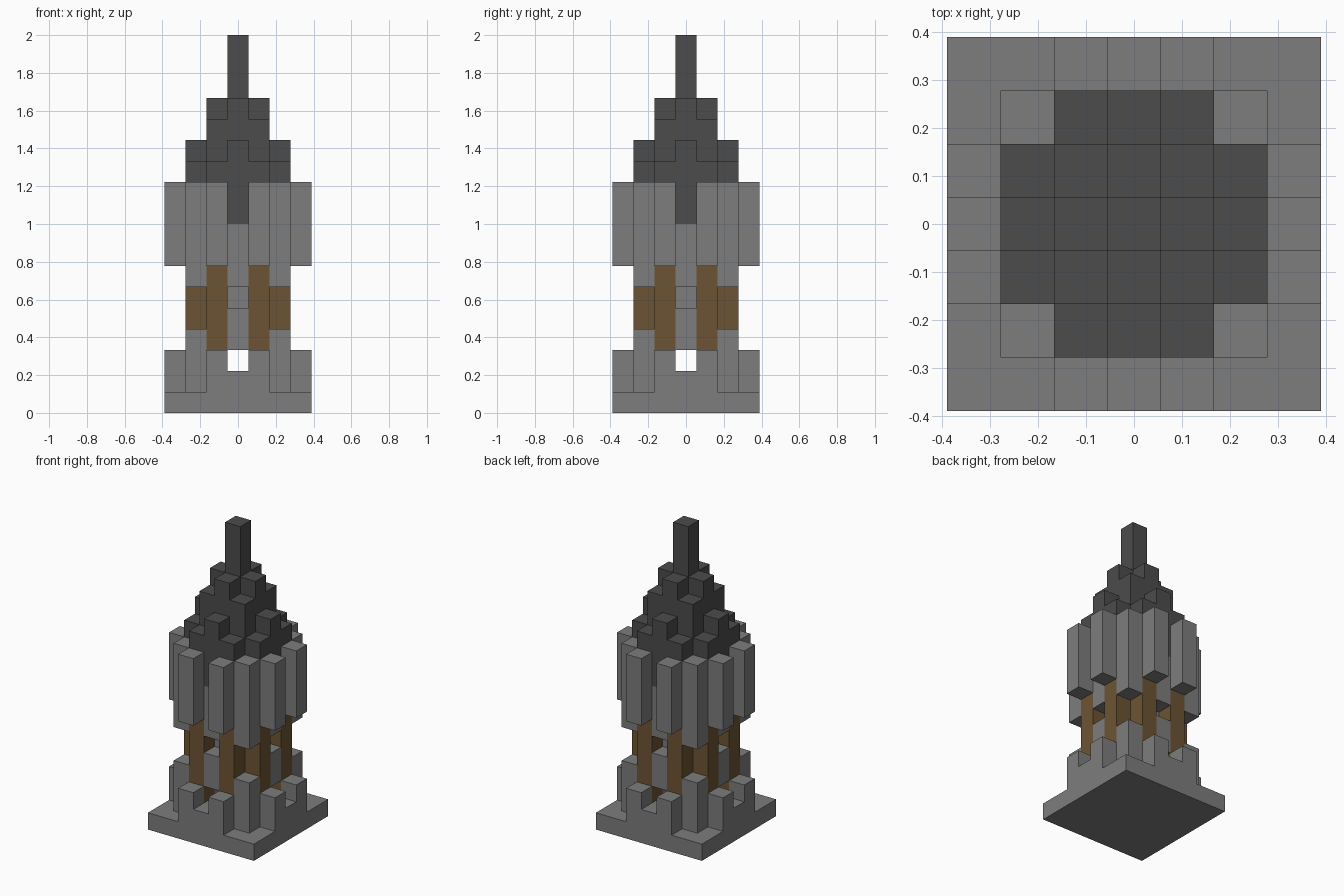
import bpy
import bmesh
from mathutils import Vector

UNIT = 2 / 18  # the tower is 18 blocks tall and 7 blocks wide

cube = bpy.data.objects.get("Cube")
if cube:
    bpy.data.objects.remove(cube, do_unlink=True)


def material(name, rgb):
    mat = bpy.data.materials.new(name)
    mat.use_nodes = True
    colour = (*rgb, 1)
    mat.diffuse_color = colour
    bsdf = mat.node_tree.nodes["Principled BSDF"]
    bsdf.inputs["Base Color"].default_value = colour
    bsdf.inputs["Roughness"].default_value = 0.9
    return mat


stone = material("stone_grey", (0.205, 0.205, 0.205))
slate = material("slate_dark_grey", (0.072, 0.072, 0.072))
timber = material("timber_brown", (0.150, 0.088, 0.033))

cells = {}  # block position -> part name


def ring(part, a, b, bottom, top):
    """Columns at (a, b) and all its mirrored and swapped positions."""
    for p, q in ((a, b), (b, a)):
        for x in {p, -p}:
            for y in {q, -q}:
                for z in range(bottom, top):
                    cells[x, y, z] = part


# Square slab with a raised doorstep on each side
for i in range(4):
    for j in range(4):
        ring("foundation", i, j, 0, 1)
for i in range(2):
    for j in range(4):
        ring("foundation", i, j, 1, 2)
ring("foundation", 1, 3, 2, 3)      # gate posts
ring("foundation", 2, 2, 1, 4)      # corner footings

# Solid core above the crossing passages
ring("core_walls", 1, 1, 2, 11)
ring("core_walls", 0, 1, 3, 11)
ring("core_walls", 0, 0, 3, 11)
ring("core_walls", 0, 2, 3, 5)      # wall over each gate
ring("core_walls", 0, 2, 6, 9)      # wall over each window
ring("core_walls", 1, 2, 7, 11)

# Timber posts
ring("timber_posts", 1, 2, 2, 7)

# Overhanging upper storey
ring("upper_buttresses", 1, 3, 7, 11)
ring("upper_buttresses", 2, 2, 6, 11)

# Stepped roof and spire
ring("roof", 0, 2, 9, 13)
ring("roof", 1, 2, 11, 12)
ring("roof", 1, 1, 11, 14)
ring("roof", 0, 1, 11, 15)
ring("spire", 0, 0, 11, 18)

AXES = (Vector((1, 0, 0)), Vector((0, 1, 0)), Vector((0, 0, 1)))


def build(part, mat):
    """Skin the outer surface of one part and merge its flat areas."""
    bm = bmesh.new()
    for cell, owner in cells.items():
        if owner != part:
            continue
        centre = Vector(cell) + AXES[2] / 2
        for k in range(3):
            for sign in (1, -1):
                n = AXES[k] * sign
                if tuple(int(c) for c in Vector(cell) + n) in cells:
                    continue
                u = AXES[(k + 1) % 3] / 2
                v = AXES[(k + 2) % 3] / 2 * sign
                mid = centre + n / 2
                corners = (mid - u - v, mid + u - v, mid + u + v, mid - u + v)
                bm.faces.new([bm.verts.new(c * UNIT) for c in corners])
    bmesh.ops.remove_doubles(bm, verts=bm.verts, dist=UNIT / 100)
    bmesh.ops.dissolve_limit(bm, angle_limit=0.01, verts=bm.verts, edges=bm.edges)
    mesh = bpy.data.meshes.new(part)
    bm.to_mesh(mesh)
    bm.free()
    mesh.materials.append(mat)
    bpy.context.collection.objects.link(bpy.data.objects.new(part, mesh))


for part, mat in (("foundation", stone), ("core_walls", stone),
                  ("timber_posts", timber), ("upper_buttresses", stone),
                  ("roof", slate), ("spire", slate)):
    build(part, mat)
